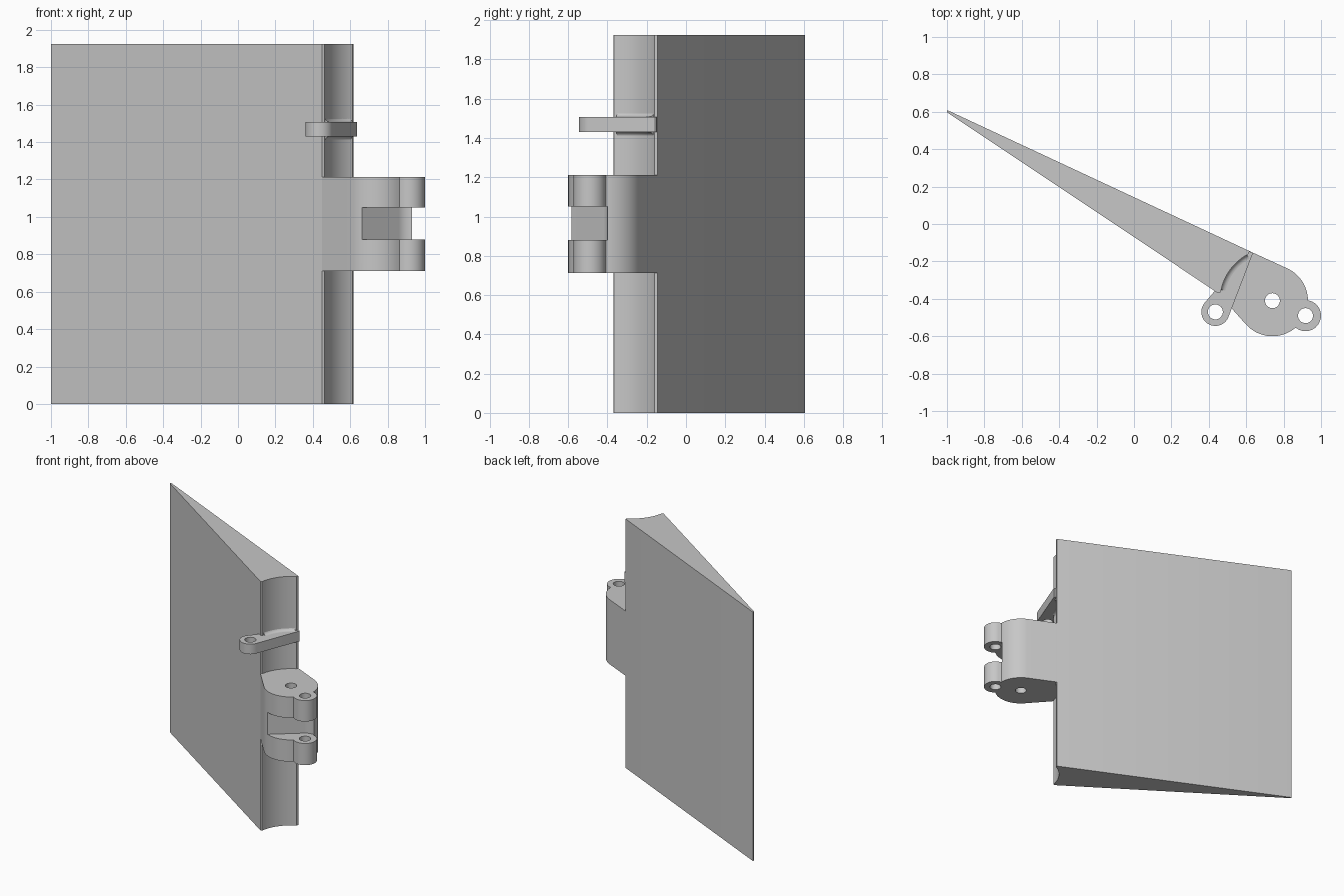
import bpy
import bmesh
from math import cos, sin, radians

old = bpy.data.objects.get("Cube")
if old:
    bpy.data.objects.remove(old, do_unlink=True)

grey = bpy.data.materials.new("plain grey")
grey.use_nodes = True
colour = (0.57, 0.57, 0.57, 1)
grey.diffuse_color = colour
grey.node_tree.nodes["Principled BSDF"].inputs["Base Color"].default_value = colour

HEIGHT = 1.925
PIN = (0.74, -0.41)        # main hinge axis
CLEVIS_EYE = (0.917, -0.49)
ARM_EYE = (0.435, -0.47)
HINGE_LOW, HINGE_HIGH = 0.712, 1.212


def arc(centre, radius, start, end, steps=16):
    """Points on an arc, angles in degrees."""
    angles = [radians(start + (end - start) * i / steps) for i in range(steps + 1)]
    return [(centre[0] + radius * cos(a), centre[1] + radius * sin(a)) for a in angles]


def finish(name, bm):
    bmesh.ops.recalc_face_normals(bm, faces=bm.faces)
    mesh = bpy.data.meshes.new(name)
    bm.to_mesh(mesh)
    bm.free()
    mesh.materials.append(grey)
    obj = bpy.data.objects.new(name, mesh)
    bpy.context.collection.objects.link(obj)
    return obj


def prism(name, outline, low, high):
    """Extrude a plan outline upward."""
    bm = bmesh.new()
    face = bm.faces.new([bm.verts.new((x, y, low)) for x, y in outline])
    made = bmesh.ops.extrude_face_region(bm, geom=[face])["geom"]
    verts = [v for v in made if isinstance(v, bmesh.types.BMVert)]
    bmesh.ops.translate(bm, verts=verts, vec=(0, 0, high - low))
    return finish(name, bm)


def cut(obj, outline, low, high):
    """Subtract an extruded outline and discard the cutter."""
    cutter = prism("cutter", outline, low, high)
    cutter.hide_render = True
    mod = obj.modifiers.new("cut", "BOOLEAN")
    mod.operation = "DIFFERENCE"
    mod.solver = "EXACT"
    mod.object = cutter
    select(obj)
    bpy.ops.object.modifier_apply(modifier=mod.name)
    bpy.data.objects.remove(cutter, do_unlink=True)


def select(obj):
    bpy.ops.object.select_all(action="DESELECT")
    obj.select_set(True)
    bpy.context.view_layer.objects.active = obj


def hole(obj, centre, radius):
    cut(obj, arc(centre, radius, 0, 360, 32)[:-1], -0.5, HEIGHT + 0.5)


# Tapered panel with a hollow leading edge
lower_corner, upper_corner = (0.45, -0.37), (0.618, -0.145)
panel = prism(
    "tapered_panel",
    [(-1, 0.597), lower_corner, (0.463, -0.366)]
    + arc(PIN, 0.28, 170, 117)
    + [upper_corner, (-0.99, 0.605), (-1, 0.607)],
    0, HEIGHT)

# Hinge block: barrel blended with the clevis eye
hinge = prism(
    "hinge_block",
    [(0.42, -0.2), lower_corner]
    + arc(PIN, 0.19, 221.7, 310)
    + arc(CLEVIS_EYE, 0.083, -128, 79)
    + arc(PIN, 0.19, 1, 65)
    + [upper_corner],
    HINGE_LOW, HINGE_HIGH)

# Slot that splits the clevis into two ears
cut(hinge,
    [(0.66, -0.7), (0.66, -0.585)]
    + arc(CLEVIS_EYE, 0.09, 129.7, 80)
    + [(1.1, -0.401), (1.1, -0.7)],
    0.88, 1.05)
hole(hinge, PIN, 0.04)
hole(hinge, CLEVIS_EYE, 0.04)

# Control arm with its eye
arm = prism(
    "control_arm",
    arc(ARM_EYE, 0.075, 140, 339, 24)
    + [(0.635, -0.158), (0.632, -0.151), (0.61, -0.146),
       (0.52, -0.15), (0.45, -0.3), (0.43, -0.36)],
    1.43, 1.508)
hole(arm, ARM_EYE, 0.04)

# Fillet between the arm and the hollow edge, swept about the pin
bm = bmesh.new()
profile = []
for side, edge in ((1, 1.508), (-1, 1.43)):
    curve = [(0.256 + 0.026 * sin(radians(t)), edge + side * 0.026 * (1 - cos(radians(t))))
             for t in range(0, 91, 15)]
    profile += curve[::-1] if side > 0 else curve
profile += [(0.3, 1.404), (0.3, 1.534)]
rings = []
for i in range(17):
    a = radians(119 + 49 * i / 16)
    rings.append([bm.verts.new((PIN[0] + r * cos(a), PIN[1] + r * sin(a), z))
                  for r, z in profile])
for one, two in zip(rings, rings[1:]):
    for j in range(len(profile)):
        k = (j + 1) % len(profile)
        bm.faces.new((one[j], one[k], two[k], two[j]))
bm.faces.new(rings[0])
bm.faces.new(rings[-1][::-1])
fillet = finish("arm_fillet", bm)

for obj in (panel, hinge, arm, fillet):
    select(obj)
    bpy.ops.object.shade_smooth_by_angle(angle=radians(30))
